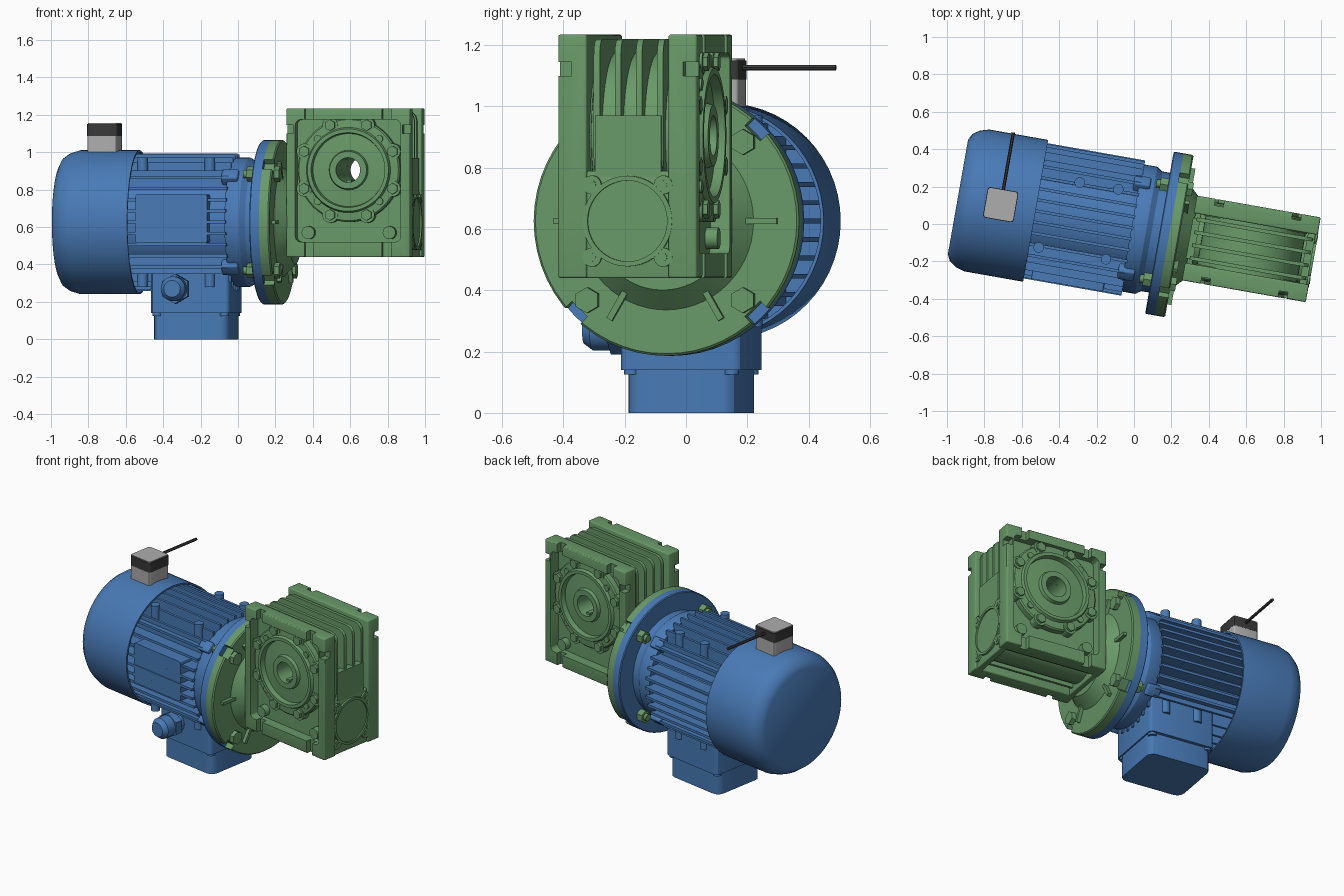
import bpy, bmesh, math
from mathutils import Vector, Matrix

if "Cube" in bpy.data.objects:
    bpy.data.objects.remove(bpy.data.objects["Cube"])

V, Z = -0.022, 0.626            # motor axis (runs along local x)
GU, GZ = 0.641, 0.905           # gear wheel axis (runs along local y)
YAW = Matrix.Rotation(math.radians(-10), 4, 'Z')
PI = math.pi


def material(name, c):
    m = bpy.data.materials.new(name)
    m.diffuse_color = (*c, 1)
    m.use_nodes = True
    m.node_tree.nodes["Principled BSDF"].inputs["Base Color"].default_value = m.diffuse_color
    return m


BLUE = material("blue_paint", (0.065, 0.195, 0.47))
GREEN = material("green_paint", (0.14, 0.32, 0.14))
DARK = material("dark_plastic", (0.04, 0.04, 0.04))
LIGHT = material("light_metal", (0.42, 0.42, 0.42))


def box(bm, x, y, z, bevel=0, axis=None, mat=Matrix()):
    size = Vector((x[1] - x[0], y[1] - y[0], z[1] - z[0]))
    mid = Vector((sum(x) / 2, sum(y) / 2, sum(z) / 2))
    vs = bmesh.ops.create_cube(bm, size=1, matrix=Matrix.Translation(mid) @ Matrix.Diagonal((*size, 1)))['verts']
    bmesh.ops.transform(bm, matrix=mat, verts=vs)
    if bevel:
        es = {e for v in vs for e in v.link_edges}
        if axis is not None:
            es = {e for e in es if abs((e.verts[0].co - e.verts[1].co).normalized()[axis]) > 0.9}
        bmesh.ops.bevel(bm, geom=list(es), offset=bevel, segments=3, profile=0.5, affect='EDGES')


def cyl(bm, a, b, r, n=24, r2=None):
    a, b = Vector(a), Vector(b)
    m = Matrix.Translation((a + b) / 2) @ (b - a).to_track_quat('Z', 'Y').to_matrix().to_4x4()
    bmesh.ops.create_cone(bm, cap_ends=True, segments=n, radius1=r, radius2=r if r2 is None else r2,
                          depth=(b - a).length, matrix=m)


def lathe(bm, profile, axis, n=56, closed=False):
    # profile points are (radius, distance along the axis)
    if axis == 'x':
        cent, d = Vector((0, V, Z)), (1, 0, 0)
        vs = [bm.verts.new((t, V, Z + r)) for r, t in profile]
    else:
        cent, d = Vector((GU, 0, GZ)), (0, 1, 0)
        vs = [bm.verts.new((GU, t, GZ + r)) for r, t in profile]
    es = [bm.edges.new(p) for p in zip(vs, vs[1:] + vs[:1] if closed else vs[1:])]
    out = bmesh.ops.spin(bm, geom=vs + es, cent=cent, axis=d, angle=2 * PI, steps=n)
    bmesh.ops.remove_doubles(bm, verts=bm.verts[:], dist=1e-5)


def spin_x(angle):
    c = Matrix.Translation((0, V, Z))
    return c @ Matrix.Rotation(angle, 4, 'X') @ c.inverted()


def part(name, mat, build, cutter=None):
    bm = bmesh.new()
    build(bm)
    bmesh.ops.recalc_face_normals(bm, faces=bm.faces[:])
    bm.transform(YAW)
    me = bpy.data.meshes.new(name)
    bm.to_mesh(me)
    bm.free()
    ob = bpy.data.objects.new(name, me)
    bpy.context.collection.objects.link(ob)
    if mat:
        me.materials.append(mat)
    bpy.ops.object.select_all(action='DESELECT')
    ob.select_set(True)
    bpy.context.view_layer.objects.active = ob
    if cutter:
        cut = part(name + "_cutter", None, cutter)
        bpy.context.view_layer.objects.active = ob
        mod = ob.modifiers.new("cut", 'BOOLEAN')
        mod.object, mod.solver = cut, 'EXACT'
        mod.use_self = True
        bpy.ops.object.modifier_apply(modifier="cut")
        bpy.data.objects.remove(cut)
        bpy.ops.object.select_all(action='DESELECT')
        ob.select_set(True)
    bpy.ops.object.shade_smooth_by_angle(angle=math.radians(30))
    return ob


# --- motor -----------------------------------------------------------------
part("fan_cover", BLUE, lambda bm: lathe(bm, [(0, -.952), (.31, -.952), (.345, -.935), (.37, -.9), (.385, -.85),
     (.385, -.53), (.374, -.53), (.374, -.6), (0, -.6)], 'x'))
part("motor_barrel", BLUE, lambda bm: lathe(bm, [(0, -.62), (.295, -.62), (.295, .02), (0, .02)], 'x'))
part("end_shield", BLUE, lambda bm: lathe(bm, [(0, -.01), (.34, -.01), (.345, 0), (.345, .07), (.325, .1),
     (.325, .15), (0, .15)], 'x'))
part("motor_flange", BLUE, lambda bm: lathe(bm, [(0, .142), (.435, .142), (.44, .147), (.44, .195), (0, .195)], 'x'))


def fins(bm):
    for k in range(4):
        for i in range(-4, 5):
            o = i * .06
            tip = math.sqrt(.367 ** 2 - o * o)
            box(bm, (-.6, .0), (V + o - .008, V + o + .008), (Z + .17, Z + tip), mat=spin_x(k * PI / 2))


part("cooling_fins", BLUE, fins)


def bosses(bm):
    for u, s in ((-.48, -1), (-.115, -1), (-.324, 1), (-.115, 1)):
        for t in (1, -1):
            cyl(bm, (u, V + s * .19, Z + t * .2), (u, V + s * .19, Z + t * .345), .028, 20)
    for k in range(4):     # corner lugs along the end shield
        box(bm, (-.04, .05), (V - .035, V + .035), (Z + .28, Z + .37), .01, mat=spin_x(PI / 4 + k * PI / 2))


part("barrel_bosses", BLUE, bosses)
part("rating_plate", BLUE, lambda bm: box(bm, (-.49, -.1), (V - .362, V - .27), (.515, .775), .012, 1))


def terminal(bm):
    box(bm, (-.437, -.009), (V - .2, V + .2), (.14, .39), .025, 2)
    box(bm, (-.37, -.06), (V - .17, V + .17), (.37, .45))


def lid(bm):
    box(bm, (-.428, -.018), (V - .18, V + .18), (0, .145), .045, 2)
    for u in (-.405, -.041):
        for v in (-.165, .165):
            cyl(bm, (u, V + v, .125), (u, V + v, .165), .026, 16)


part("terminal_box", BLUE, terminal)
part("terminal_lid", BLUE, lid)


def gland(bm):
    cyl(bm, (-.29, -.21, .27), (-.29, -.26, .27), .062)
    cyl(bm, (-.29, -.25, .27), (-.29, -.3, .27), .08, 6)
    cyl(bm, (-.29, -.3, .27), (-.29, -.36, .27), .066, 24)
    cyl(bm, (-.29, -.36, .27), (-.29, -.388, .27), .066, 24, .045)


part("cable_gland", BLUE, gland)

# --- sensor on the fan cover -------------------------------------------------
SU = -.72
sens = lambda h, a, b, bv: (lambda bm: box(bm, (SU - h, SU + h), (V - h, V + h), (a, b), bv, 2))
part("sensor_base", LIGHT, sens(.082, .98, 1.088, .012))
part("sensor_body", DARK, sens(.083, 1.088, 1.15, .014))
part("sensor_cap", LIGHT, sens(.079, 1.14, 1.156, .014))
part("sensor_cable", DARK, lambda bm: cyl(bm, (SU, .05, 1.127), (SU, .37, 1.127), .009, 12))

# --- gearbox input flange ----------------------------------------------------
def notches(bm):
    for k in range(4):
        box(bm, (.15, .3), (V - .036, V + .036), (Z + .405, Z + .5), mat=spin_x(PI / 4 + k * PI / 2))


part("gearbox_flange", GREEN, lambda bm: lathe(bm, [(0, .195), (.44, .195), (.44, .243), (.433, .25), (.29, .25),
     (.225, .315), (0, .315)], 'x'), notches)


def flange_details(bm):
    for k in range(6):
        box(bm, (.24, .272), (V - .01, V + .01), (Z + .2, Z + .37), mat=spin_x(PI / 2 + k * PI / 3))
    for k in range(4):
        a = PI / 4 + k * PI / 2
        y, z = V + .365 * math.cos(a), Z + .365 * math.sin(a)
        cyl(bm, (.24, y, z), (.278, y, z), .042, 6)
        cyl(bm, (.1, y, z), (.145, y, z), .04, 6)
        cyl(bm, (.08, y, z), (.12, y, z), .022, 16)


part("flange_bolts_and_ribs", GREEN, flange_details)

# --- gearbox housing ---------------------------------------------------------
BORE = .066


def bore(bm):
    cyl(bm, (GU, -.5, GZ), (GU, .5, GZ), BORE, 40)


def plates(bm):
    for s in (-1, 1):
        box(bm, (.305, .977), sorted((V + s * .135, V + s * .23)), (.44, 1.235), .008)


def plate_cuts(bm):
    bore(bm)
    for s in (-1, 1):
        out = sorted((V + s * .165, V + s * .4))
        box(bm, (.355, .927), out, (.52, 1.175), .03, 1)
        for a, b in ((.2, .345), (.937, 1.1)):        # open slots in the corner ears
            box(bm, (a, b), sorted((V + s * .185, V + s * .4)), (1.1, 1.145))
        for u in (.43, .85):                          # vertical mounting slots
            box(bm, (u - .024, u + .024), sorted((V + s * .195, V + s * .4)), (.3, 1.4))


part("side_plates", GREEN, plates, plate_cuts)
part("gear_case", GREEN, lambda bm: lathe(bm, [(BORE, V - .145), (.272, V - .145), (.272, V + .145),
     (BORE, V + .145)], 'y', 48, True))


def case_fins(bm):
    for o in (-.105, -.035, .035, .105):
        box(bm, (.325, .957), (V + o - .01, V + o + .01), (.78, 1.22), .05, 1)


part("case_fins", GREEN, case_fins, bore)


def worm_case(bm):
    cyl(bm, (.3, V, Z), (.96, V, Z), .16, 40)
    for a in ((.305, .345), (.925, .966)):
        box(bm, a, (V - .225, V + .225), (.44, .79), .006)
        box(bm, a, (V - .11, V + .11), (.77, .97))
    for o in (-.1, 0, .1):
        box(bm, (.34, .93), (V + o - .008, V + o + .008), (.47, .62))
    box(bm, (.56, .72), (V - .15, V + .15), (.52, .66))


def foot_holes(bm):
    for v in (-.19, .19):
        cyl(bm, (.94, V + v, .55), (1.1, V + v, .55), .025, 20)


part("worm_case", GREEN, worm_case)


def end_cover(bm):
    lathe(bm, [(0, .96), (.148, .96), (.148, .979), (.132, .979), (.132, .97), (0, .97)], 'x', 40)
    for y in (-.118, .118):
        for z in (-.118, .118):
            cyl(bm, (.95, V + y, Z + z), (.978, V + y, Z + z), .031, 20)
            cyl(bm, (.97, V + y, Z + z), (.981, V + y, Z + z), .014, 12)


part("worm_end_cover", GREEN, end_cover)


def covers(bm):
    for s in (-1, 1):
        pts = [(BORE, .13), (BORE, .226), (.1, .226), (.106, .205), (.195, .198), (.2, .23),
               (.22, .23), (.228, .212), (.27, .208), (.278, .2), (.278, .13)]
        lathe(bm, [(r, V + s * t) for r, t in pts], 'y', 56, True)


def cover_bolts(bm):
    for s in (-1, 1):
        for k in range(8):
            a = PI / 8 + k * PI / 4
            x, z = GU + .26 * math.cos(a), GZ + .26 * math.sin(a)
            cyl(bm, (x, V + s * .15, z), (x, V + s * .213, z), .042, 20)
            cyl(bm, (x, V + s * .2, z), (x, V + s * .228, z), .03, 6)
        # cover mounting studs
        for k in range(4):
            a = PI / 4 + k * PI / 2
            x, z = GU + .236 * math.cos(a), GZ + .236 * math.sin(a)
            cyl(bm, (x, V + s * .2, z), (x, V + s * .219, z), .02, 16)
        # lower side boss row beside the worm
        for u in (.42, .86):
            cyl(bm, (u, V + s * .15, .57), (u, V + s * .205, .57), .035, 16)


part("output_covers", GREEN, covers)
part("cover_bolts", GREEN, cover_bolts)
# hollow output shaft key
part("shaft_key", GREEN, lambda bm: box(bm, (GU - .014, GU + .014), (V - .2, V + .2), (GZ - .08, GZ - .052)))
